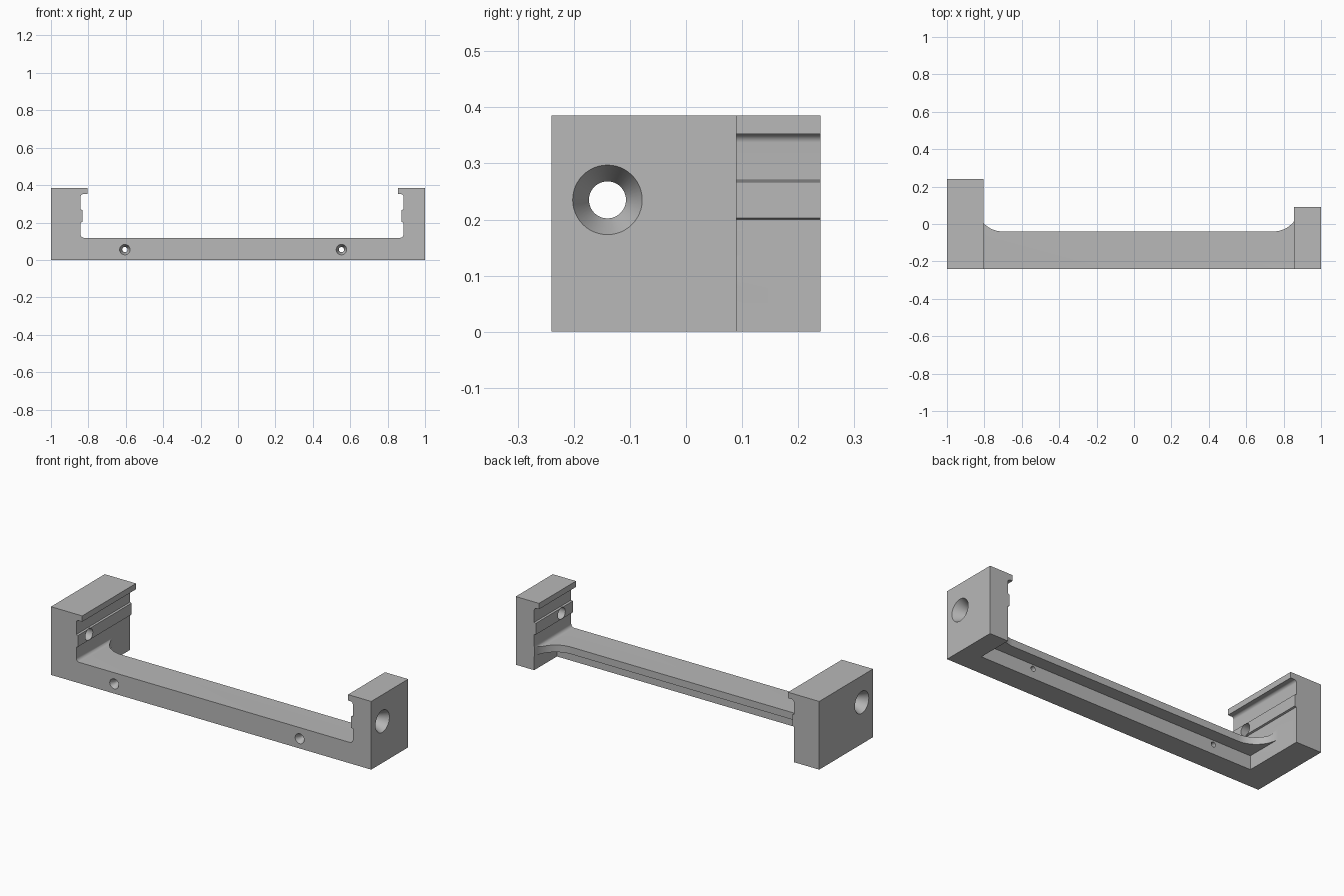
import bpy, bmesh
from math import sin, cos, pi, radians
from mathutils import Matrix, Vector

if "Cube" in bpy.data.objects:
    bpy.data.objects.remove(bpy.data.objects["Cube"])

grey = bpy.data.materials.new("plain grey")
grey.use_nodes = True
COLOUR = (0.48, 0.48, 0.48, 1)
grey.diffuse_color = COLOUR
grey.node_tree.nodes["Principled BSDF"].inputs["Base Color"].default_value = COLOUR


def arc(cx, cy, r, a0, a1, n=8):
    """Points along a circular arc, angles in degrees."""
    angles = [radians(a0 + (a1 - a0) * i / n) for i in range(n + 1)]
    return [(cx + r * cos(a), cy + r * sin(a)) for a in angles]


def prism(name, points, start, end, axis):
    """Extrude an xz outline along y, or an xy outline along z."""
    place = (lambda u, v, d: (u, d, v)) if axis == "y" else (lambda u, v, d: (u, v, d))
    bm = bmesh.new()
    face = bm.faces.new([bm.verts.new(place(u, v, start)) for u, v in points])
    new = bmesh.ops.extrude_face_region(bm, geom=[face])["geom"]
    shift = Vector(place(0, 0, end - start))
    bmesh.ops.translate(bm, vec=shift, verts=[v for v in new if isinstance(v, bmesh.types.BMVert)])
    bmesh.ops.recalc_face_normals(bm, faces=bm.faces)
    return finish(name, bm)


def finish(name, bm):
    mesh = bpy.data.meshes.new(name)
    bm.to_mesh(mesh)
    bm.free()
    mesh.materials.append(grey)
    obj = bpy.data.objects.new(name, mesh)
    bpy.context.collection.objects.link(obj)
    return obj


def drill(name, mouth, direction, r_out, r_in, sink, length):
    """Countersunk drill: a stepped profile spun round its axis."""
    profile = [(0, -0.02), (r_out, -0.02), (r_out, 0), (r_in, sink), (r_in, length), (0, length)]
    bm = bmesh.new()
    verts = [bm.verts.new((r, 0, z)) for r, z in profile]
    edges = [bm.edges.new(pair) for pair in zip(verts, verts[1:])]
    bmesh.ops.spin(bm, geom=verts + edges, cent=(0, 0, 0), axis=(0, 0, 1),
                   angle=2 * pi, steps=48)
    bmesh.ops.remove_doubles(bm, verts=bm.verts, dist=1e-5)
    bmesh.ops.recalc_face_normals(bm, faces=bm.faces)
    turn = Vector((0, 0, 1)).rotation_difference(Vector(direction)).to_matrix().to_4x4()
    bm.transform(Matrix.Translation(mouth) @ turn)
    return finish(name, bm)


TOP, BAR, LIP = 0.385, 0.118, 0.352
FRONT, BACK, BAR_BACK = -0.24, 0.24, -0.04
WALL_L, WALL_R = 0.842, 0.885     # inner wall distances from the centre


def inner_side(wall, lip):
    """Inside of one arm, from the bar fillet up to the lip."""
    bump = wall - 0.01
    return (arc(wall - 0.02, BAR + 0.02, 0.02, -90, 0)
            + [(wall, 0.2), (bump, 0.203), (bump, 0.267), (wall, 0.27)]
            + arc(wall - 0.015, LIP - 0.015, 0.015, 0, 90)
            + [(lip, LIP), (lip, TOP)])


# Clamp body: one U-shaped profile
right_side = inner_side(WALL_R, 0.855)
left_side = [(-x, z) for x, z in inner_side(WALL_L, 0.805)]
outline = [(-1, 0), (1, 0), (1, TOP)] + right_side[::-1] + left_side + [(-1, TOP)]
body = prism("clamp_body", outline, FRONT, BACK, "y")

# Space behind the bar, with rounded corners into the arms
R = 0.14
behind = (arc(-WALL_L + R, BAR_BACK + R, R, 180, 270, 14)
          + arc(WALL_R - R, BAR_BACK + R, R, 270, 360, 14)
          + [(WALL_R, 0.3), (-WALL_L, 0.3)])
cutters = [prism("bar_back_cutter", behind, -0.1, 0.16, "z")]

# Pocket under the bar
pocket = [(-WALL_L, -0.113), (WALL_R, -0.113), (WALL_R, 0.3), (-WALL_L, 0.3)]
cutters.append(prism("pocket_cutter", pocket, -0.1, 0.078, "z"))

# The +x arm is shorter
short = [(0.6, 0.09), (1.1, 0.09), (1.1, 0.3), (0.6, 0.3)]
cutters.append(prism("short_arm_cutter", short, -0.1, 0.5, "z"))

# Countersunk holes through the arms and the front wall
for side in (-1, 1):
    cutters.append(drill("arm_hole_cutter", (side, -0.14, 0.235), (-side, 0, 0),
                         0.062, 0.033, 0.06, 0.25))
for x in (-0.605, 0.553):
    cutters.append(drill("screw_hole_cutter", (x, FRONT, 0.055), (0, 1, 0),
                         0.028, 0.014, 0.03, 0.16))

bpy.context.view_layer.objects.active = body
for cutter in cutters:
    cut = body.modifiers.new("cut", "BOOLEAN")
    cut.operation, cut.solver, cut.object = "DIFFERENCE", "EXACT", cutter
    bpy.ops.object.modifier_apply(modifier=cut.name)
    bpy.data.objects.remove(cutter)

# Smooth the rounded faces, keep the edges sharp
bpy.ops.object.select_all(action="DESELECT")
body.select_set(True)
bpy.ops.object.shade_smooth_by_angle(angle=radians(25))
